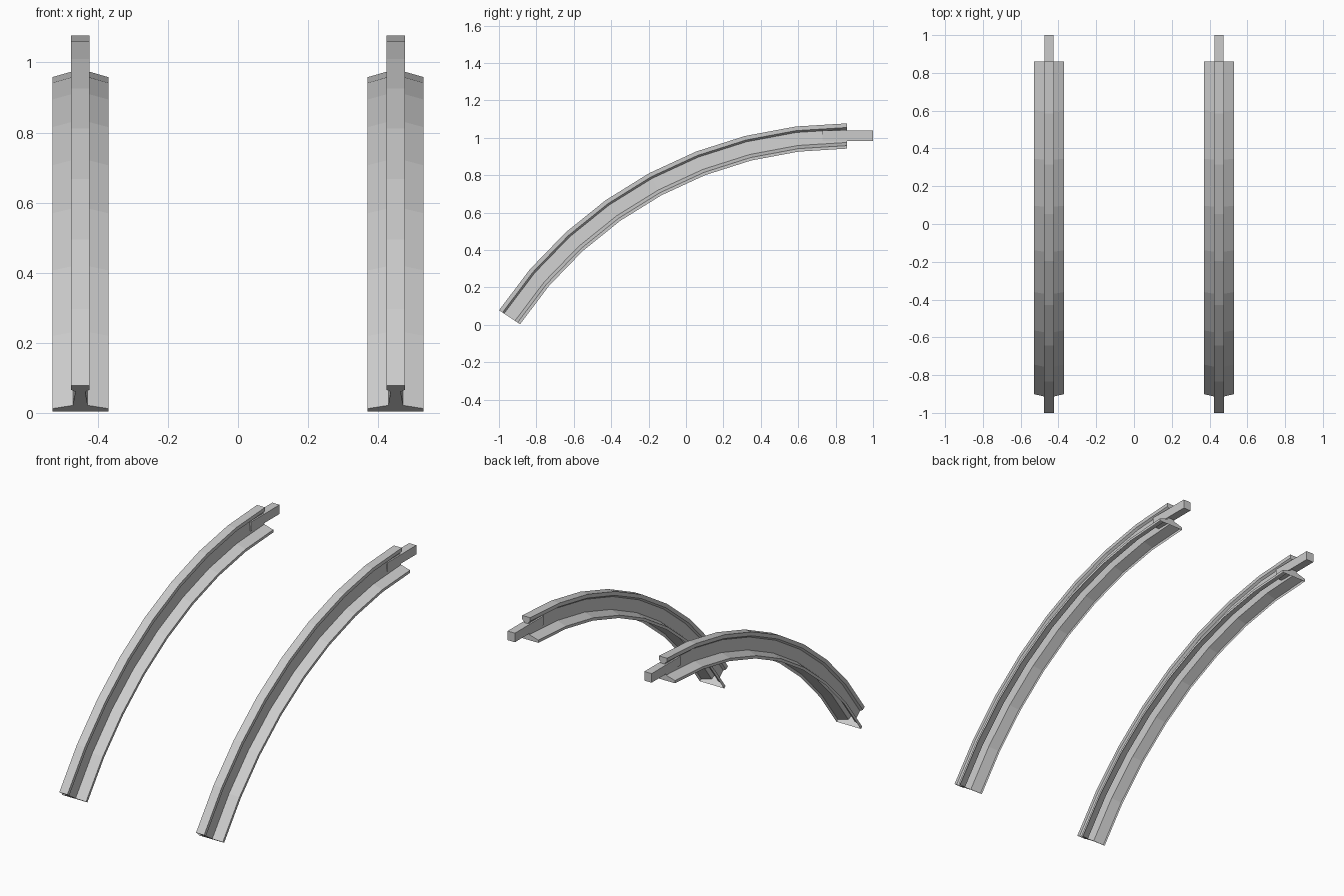
import bpy, bmesh
from math import sin, cos, radians

if "Cube" in bpy.data.objects:
    bpy.data.objects.remove(bpy.data.objects["Cube"])

R, CY, CZ = 2.23, 0.86, -1.153      # arc through the rail top
SWEEP, SEGS = radians(56.5), 8
# half profile of the rail: (half width, depth below rail top), foot to head
HALF = [(0.08, 0.135), (0.08, 0.119), (0.021, 0.102), (0.014, 0.032),
        (0.0265, 0.022), (0.0265, 0.0)]
PROFILE = HALF + [(-w, d) for w, d in reversed(HALF)]


def make_object(name, bm):
    mesh = bpy.data.meshes.new(name)
    bm.to_mesh(mesh)
    bm.free()
    obj = bpy.data.objects.new(name, mesh)
    bpy.context.collection.objects.link(obj)
    return obj


def curved_rail(name, x):
    # profile swept along the arc; the underside stays open
    bm = bmesh.new()
    rings = []
    for i in range(SEGS + 1):
        a = SWEEP * (1 - i / SEGS)
        rings.append([bm.verts.new((x + w, CY - (R - d) * sin(a), CZ + (R - d) * cos(a)))
                      for w, d in PROFILE])
    for r0, r1 in zip(rings, rings[1:]):
        for j in range(len(PROFILE) - 1):
            bm.faces.new((r0[j], r0[j + 1], r1[j + 1], r1[j]))
    bm.faces.new(rings[0][::-1])
    bm.faces.new(rings[-1])
    bmesh.ops.recalc_face_normals(bm, faces=bm.faces)
    return make_object(name, bm)


def joint_bar(name, x):
    # short connector bar sticking out of the upper end
    bm = bmesh.new()
    bmesh.ops.create_cube(bm, size=1)
    for v in bm.verts:
        v.co = (x + v.co.x * 0.048, 0.865 + v.co.y * 0.27, 1.011 + v.co.z * 0.054)
    return make_object(name, bm)


for side, x in (("left", -0.45), ("right", 0.45)):
    curved_rail(side + "_rail", x)
    joint_bar(side + "_joint_bar", x)
